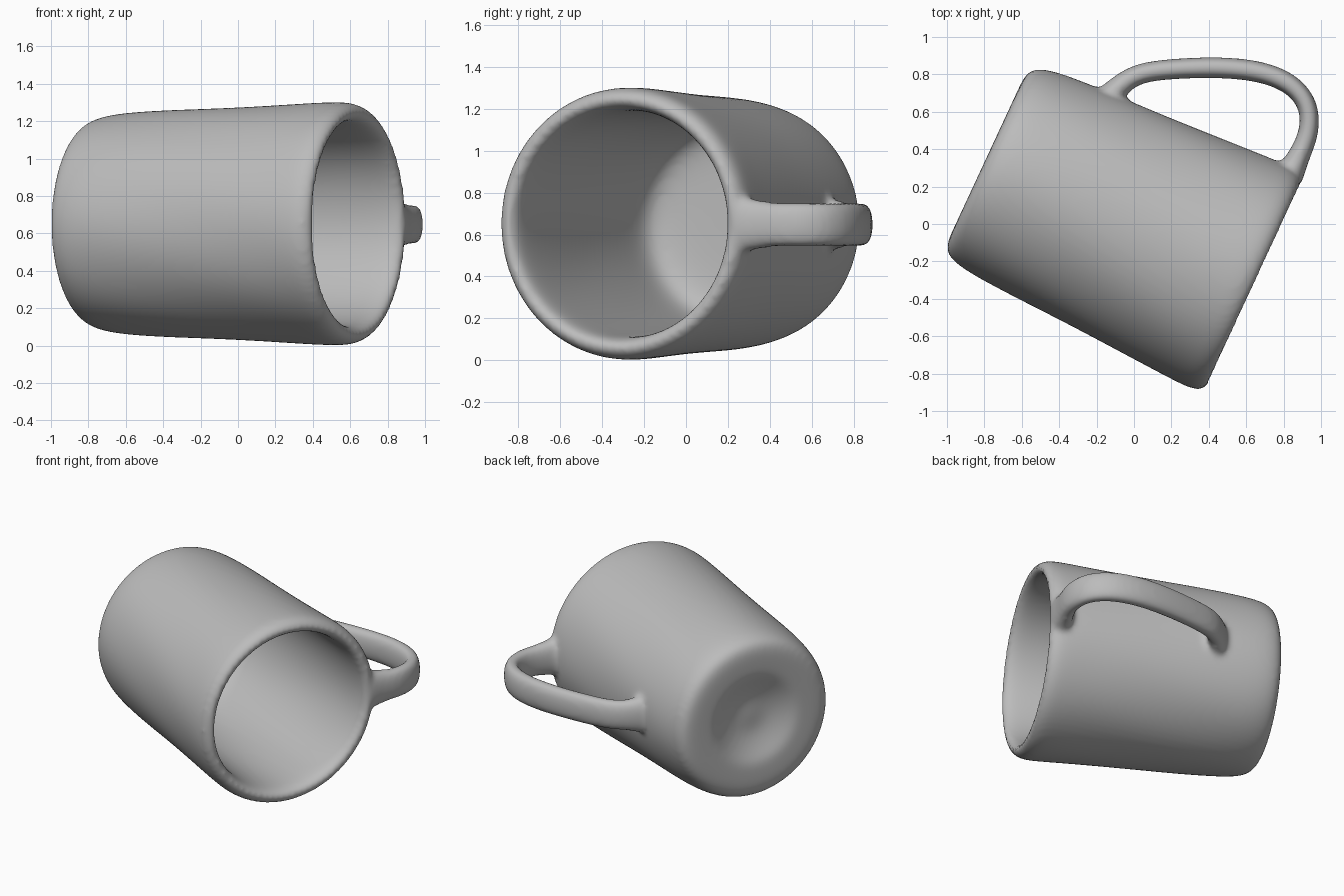
import bpy, bmesh, math
from mathutils import Matrix, Vector

cube = bpy.data.objects.get("Cube")
if cube:
    bpy.data.objects.remove(cube, do_unlink=True)

# Plain grey clay
clay = bpy.data.materials.new("grey_clay")
clay.use_nodes = True
clay.diffuse_color = (0.5, 0.5, 0.5, 1)
clay.node_tree.nodes["Principled BSDF"].inputs["Base Color"].default_value = (0.5, 0.5, 0.5, 1)

# Mug axis lies flat, turned in plan; local z runs from base to rim
AXIS = Vector((0.907, -0.421, 0)).normalized()
SIDE = Vector((-AXIS.y, AXIS.x, 0))
UP = Vector((0, 0, 1))
CENTRE = SIDE * -0.02 + UP * 0.652
FRAME = Matrix.Translation(CENTRE) @ Matrix((SIDE, UP, AXIS)).transposed().to_4x4()

bm = bmesh.new()


def add_body():
    """Lathe a thick-walled cup: hollow foot, outer wall, rim, inner wall, floor."""
    profile = [(0, -0.79), (0.13, -0.785), (0.25, -0.83), (0.31, -0.862), (0.38, -0.864),
               (0.47, -0.866), (0.54, -0.85), (0.573, -0.78), (0.592, -0.65), (0.606, -0.4),
               (0.617, -0.1), (0.632, 0.2), (0.645, 0.45), (0.652, 0.6), (0.647, 0.68),
               (0.605, 0.728), (0.56, 0.71), (0.54, 0.63), (0.535, 0.4), (0.525, 0),
               (0.51, -0.4), (0.495, -0.58), (0.45, -0.665), (0.3, -0.69), (0, -0.69)]
    verts = [bm.verts.new((r, 0, t)) for r, t in profile]
    edges = [bm.edges.new(pair) for pair in zip(verts, verts[1:])]
    bmesh.ops.spin(bm, geom=verts + edges, cent=(0, 0, 0), axis=(0, 0, 1),
                   angle=math.tau, steps=56, use_duplicate=False)
    bmesh.ops.remove_doubles(bm, verts=bm.verts, dist=0.0005)
    # Gentle hand-thrown unevenness along the wall
    for v in bm.verts:
        r = math.hypot(v.co.x, v.co.y)
        if r > 0.5 and -0.7 < v.co.z < 0.6:
            a = math.atan2(v.co.y, v.co.x)
            k = 1 + 0.006 * math.sin(3 * a + 9 * v.co.z) * math.sin(5 * a - 14 * v.co.z)
            v.co.x *= k
            v.co.y *= k
    bmesh.ops.transform(bm, matrix=FRAME, verts=bm.verts)


def add_handle():
    """Loft oval sections (x, y, thickness, width) along a loop, flared at both ends."""
    path = [(-0.15, 0.655, 0.16, 0.30), (-0.115, 0.70, 0.135, 0.25), (-0.06, 0.755, 0.115, 0.215),
            (0.03, 0.81, 0.11, 0.21), (0.2, 0.83, 0.11, 0.21), (0.45, 0.84, 0.115, 0.21),
            (0.68, 0.82, 0.115, 0.215), (0.85, 0.75, 0.115, 0.215), (0.94, 0.635, 0.11, 0.215),
            (0.94, 0.49, 0.11, 0.215), (0.89, 0.38, 0.115, 0.22), (0.85, 0.30, 0.14, 0.26),
            (0.82, 0.235, 0.17, 0.31)]
    pts = [Vector((x, y, 0.648)) for x, y, _, _ in path]
    n, rings = 16, []
    for i, (_, _, thick, wide) in enumerate(path):
        d = (pts[min(i + 1, len(pts) - 1)] - pts[max(i - 1, 0)]).normalized()
        out = Vector((-d.y, d.x, 0))
        ring = []
        for k in range(n):
            a = math.tau * k / n
            c, s = math.cos(a), math.sin(a)
            # slightly squared oval
            c, s = (math.copysign(abs(q) ** 0.85, q) for q in (c, s))
            ring.append(bm.verts.new(pts[i] + out * c * thick / 2 + UP * s * wide / 2))
        rings.append(ring)
    for a, b in zip(rings, rings[1:]):
        for k in range(n):
            bm.faces.new((a[k], a[(k + 1) % n], b[(k + 1) % n], b[k]))
    bm.faces.new(rings[0][::-1])
    bm.faces.new(rings[-1])


add_body()
add_handle()
bmesh.ops.recalc_face_normals(bm, faces=bm.faces)
mesh = bpy.data.meshes.new("mug")
bm.to_mesh(mesh)
bm.free()
mesh.materials.append(clay)
mug = bpy.data.objects.new("mug", mesh)
bpy.context.collection.objects.link(mug)

# Round the forms, fuse handle and body into one skin, soften the joints
mug.modifiers.new("round", 'SUBSURF').levels = 2
mug.modifiers["round"].render_levels = 2
fuse = mug.modifiers.new("fuse", 'REMESH')
fuse.mode = 'VOXEL'
fuse.voxel_size = 0.018
fuse.use_smooth_shade = True
soften = mug.modifiers.new("soften", 'SMOOTH')
soften.factor = 0.5
soften.iterations = 8
